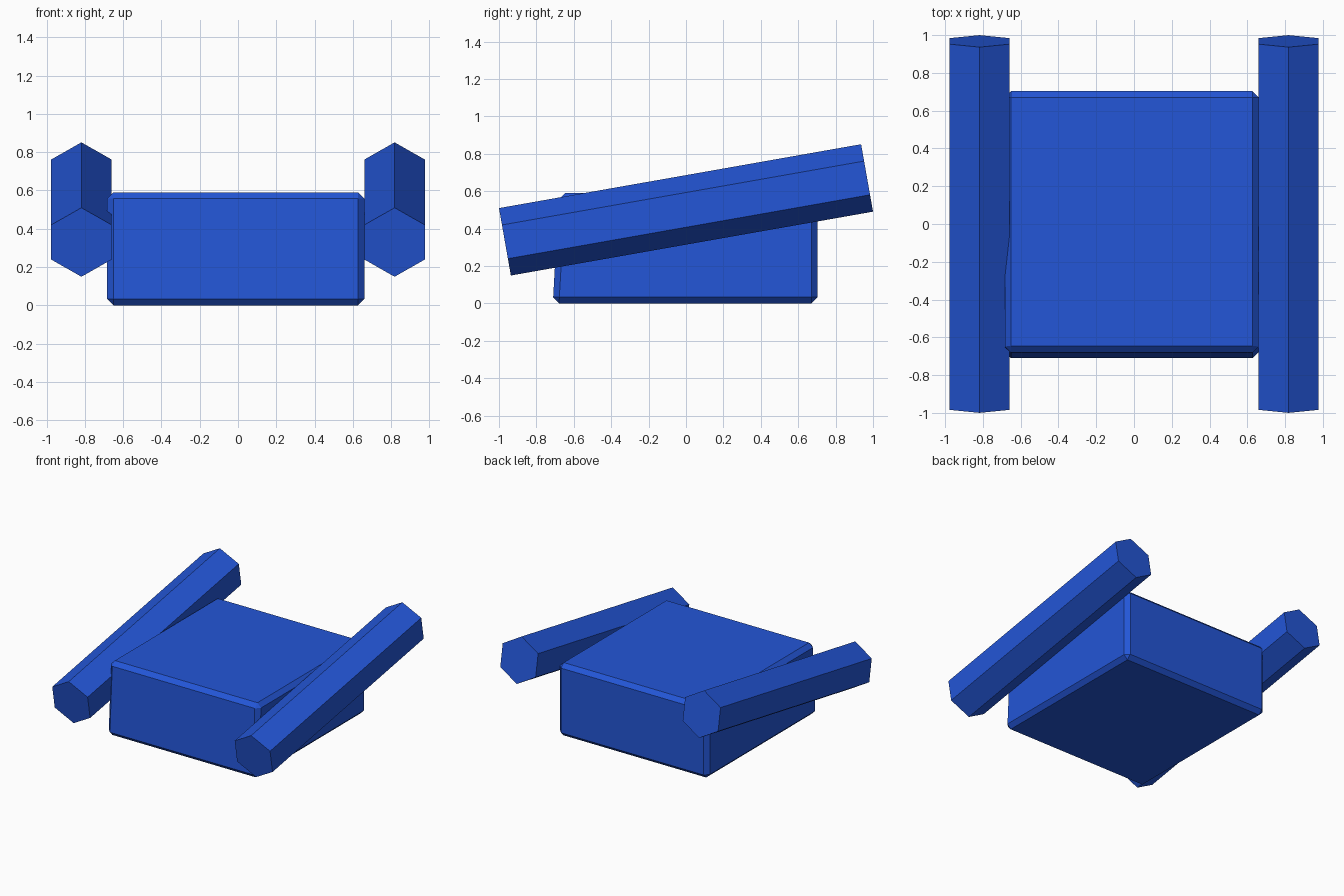
import bpy, bmesh, math
from mathutils import Matrix, Vector

if "Cube" in bpy.data.objects:
    bpy.data.objects.remove(bpy.data.objects["Cube"])

blue = bpy.data.materials.new("blue")
blue.diffuse_color = (0.017, 0.093, 0.68, 1)
blue.use_nodes = True
blue.node_tree.nodes["Principled BSDF"].inputs["Base Color"].default_value = blue.diffuse_color


def add_object(name, bm):
    bmesh.ops.recalc_face_normals(bm, faces=bm.faces)
    mesh = bpy.data.meshes.new(name)
    bm.to_mesh(mesh)
    bm.free()
    mesh.materials.append(blue)
    ob = bpy.data.objects.new(name, mesh)
    bpy.context.collection.objects.link(ob)
    return ob


def prism(profile, offset_a, offset_b):
    """Closed profile extruded from one offset to the other."""
    bm = bmesh.new()
    base = bm.faces.new([bm.verts.new(Vector(p) + Vector(offset_a)) for p in profile])
    ext = bmesh.ops.extrude_face_region(bm, geom=[base], use_keep_orig=True)
    moved = [g for g in ext["geom"] if isinstance(g, bmesh.types.BMVert)]
    bmesh.ops.translate(bm, verts=moved, vec=Vector(offset_b) - Vector(offset_a))
    return bm


# Body: side profile with a slightly leaning front, chamfered on all edges
side = [(0, -0.712, 0), (0, 0.704, 0), (0, 0.704, 0.59), (0, -0.679, 0.59)]
bm = prism(side, (-0.684, 0, 0), (0.66, 0, 0))
bmesh.ops.bevel(bm, geom=bm.edges[:], offset=0.033, offset_type='OFFSET',
                segments=1, profile=0.5, affect='EDGES')
add_object("body", bm)

# Side bars: hexagonal prisms tilted up towards the back
RADIUS, LENGTH, TILT = 0.183, 1.966, math.radians(10)
hexagon = [(RADIUS * math.sin(k * math.pi / 3), 0, RADIUS * math.cos(k * math.pi / 3))
           for k in range(6)]
for name, x in (("left_bar", -0.818), ("right_bar", 0.818)):
    bm = prism(hexagon, (0, -LENGTH / 2, 0), (0, LENGTH / 2, 0))
    bm.transform(Matrix.Translation((x, 0, 0.5)) @ Matrix.Rotation(TILT, 4, 'X'))
    add_object(name, bm)
